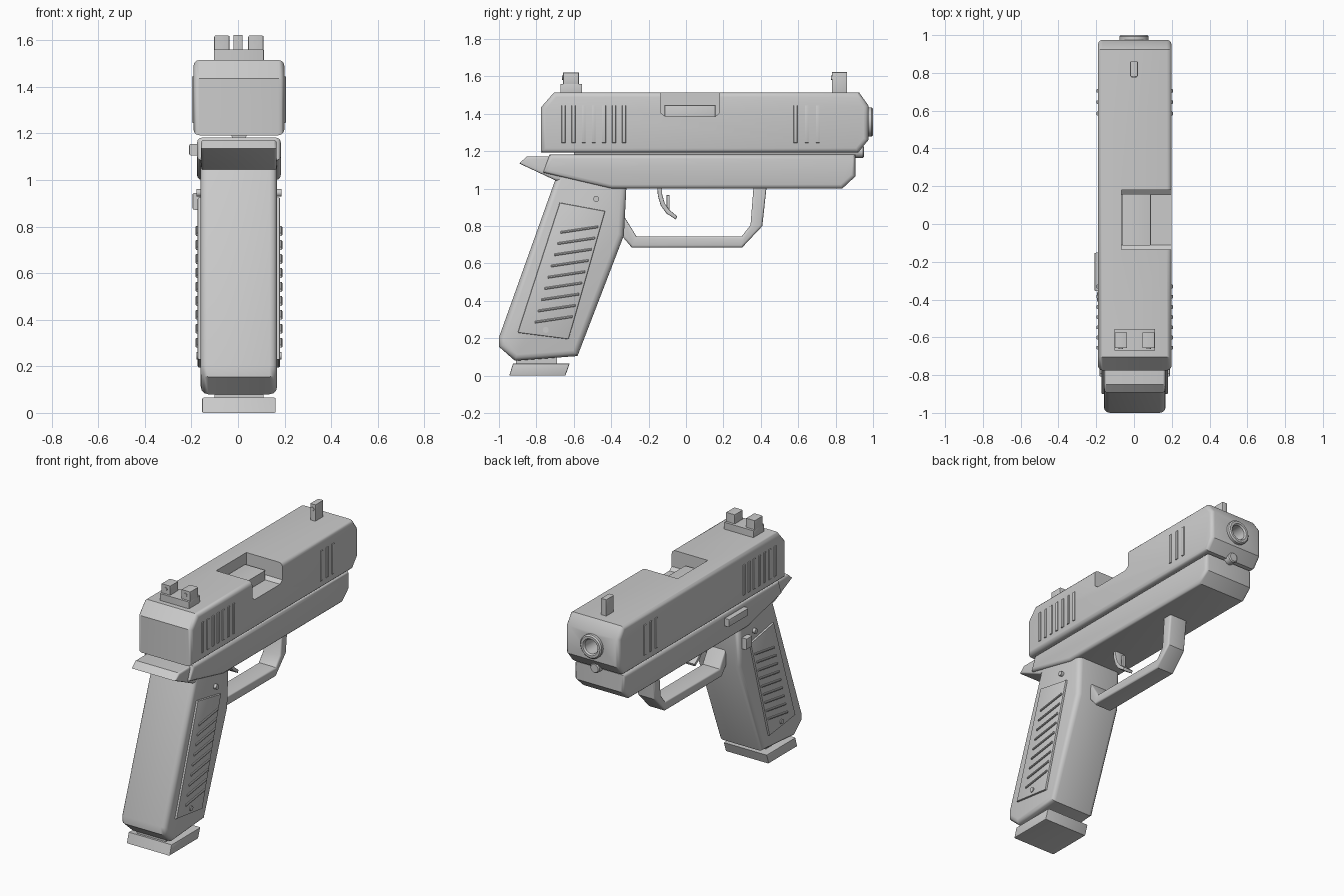
import bpy, bmesh, math
from mathutils import Vector

if "Cube" in bpy.data.objects:
    bpy.data.objects.remove(bpy.data.objects["Cube"])

C = 0.004  # centre plane of the body
parts = []


def finish(bm, name, bevel=0.0, seg=3):
    if bevel:
        edges = [e for e in bm.edges if e.calc_face_angle(0) > 0.15]
        bmesh.ops.bevel(bm, geom=edges, offset=bevel, segments=seg, profile=0.5,
                        affect='EDGES', clamp_overlap=True)
    bmesh.ops.recalc_face_normals(bm, faces=bm.faces)
    me = bpy.data.meshes.new(name)
    bm.to_mesh(me)
    bm.free()
    ob = bpy.data.objects.new(name, me)
    bpy.context.collection.objects.link(ob)
    parts.append(ob)
    return ob


def prism(name, pts, x0, x1, bevel=0.0, seg=3):
    """Side profile of (y, z) points pushed across x."""
    bm = bmesh.new()
    f = bm.faces.new([bm.verts.new((x0, y, z)) for y, z in pts])
    r = bmesh.ops.extrude_face_region(bm, geom=[f])
    for v in r['geom']:
        if isinstance(v, bmesh.types.BMVert):
            v.co.x = x1
    return finish(bm, name, bevel, seg)


def box(name, x, y, z, bevel=0.0, seg=2):
    return prism(name, [(y[0], z[0]), (y[1], z[0]), (y[1], z[1]), (y[0], z[1])],
                 x[0], x[1], bevel, seg)


def lathe(name, profile, centre, axis='Y', n=32, closed=False):
    """Turn (radius, offset) points around the x or y axis."""
    bm = bmesh.new()
    rings = []
    for r, o in profile:
        ring = []
        for i in range(n):
            a = 2 * math.pi * i / n
            p = (r * math.cos(a), o, r * math.sin(a))
            if axis == 'X':
                p = (o, p[0], p[2])
            ring.append(bm.verts.new(Vector(p) + Vector(centre)))
        rings.append(ring)
    pairs = list(zip(rings, rings[1:]))
    if closed:
        pairs.append((rings[-1], rings[0]))
    else:
        bm.faces.new(rings[0])
        bm.faces.new(rings[-1])
    for a, b in pairs:
        for i in range(n):
            j = (i + 1) % n
            bm.faces.new((a[i], a[j], b[j], b[i]))
    return finish(bm, name)


def cut(target, cutter):
    m = target.modifiers.new("cut", 'BOOLEAN')
    m.operation, m.object, m.solver = 'DIFFERENCE', cutter, 'EXACT'
    bpy.context.view_layer.objects.active = target
    bpy.ops.object.modifier_apply(modifier=m.name)
    parts.remove(cutter)
    bpy.data.objects.remove(cutter)


# Slide with ejection port and bore opening
slide = prism("slide", [(-0.775, 1.192), (0.92, 1.192), (0.975, 1.26), (0.975, 1.445),
                        (0.925, 1.515), (-0.705, 1.515), (-0.775, 1.435)],
              C - 0.195, C + 0.195, 0.025)
cut(slide, prism("port_cutter", [(-0.135, 1.6), (-0.135, 1.405), (-0.11, 1.385),
                                 (0.155, 1.385), (0.18, 1.405), (0.18, 1.6)], -0.065, 0.4))
cut(slide, lathe("bore_cutter", [(0.065, 0.6), (0.065, 1.2)], (0, 0, 1.357)))
box("chamber_block", (-0.062, 0.09), (-0.115, 0.158), (1.35, 1.447), 0.006)

# Barrel and recoil rod
lathe("barrel", [(0.07, 0.62), (0.07, 0.96), (0.078, 0.965), (0.078, 0.992), (0.07, 1.0),
                 (0.055, 1.0), (0.047, 0.99), (0.047, 0.68), (0.001, 0.68), (0.001, 0.62)],
      (0, 0, 1.357), closed=True)
lathe("recoil_rod", [(0.033, -0.6), (0.033, 0.945), (0.027, 0.952)], (C, 0, 1.197), n=20)

# Slide grip ribs, both sides
for i, y in enumerate([-0.655 + 0.054 * k for k in range(7)] + [0.585, 0.645, 0.705]):
    for s in (-1, 1):
        xs = sorted((C + s * 0.18, C + s * 0.202))
        box(f"slide_rib_{i}_{s}", xs, (y - 0.01, y + 0.01), (1.245, 1.445), 0.004)

# Sights with marker insets
box("front_sight", (-0.02, 0.02), (0.78, 0.862), (1.49, 1.623), 0.005)
box("rear_sight_base", (C - 0.108, C + 0.108), (-0.672, -0.555), (1.49, 1.56), 0.006)
for s in (-1, 1):
    x = C + s * 0.073
    box(f"rear_sight_post_{s}", (x - 0.033, x + 0.033), (-0.657, -0.572), (1.55, 1.62), 0.006)
    lathe(f"rear_sight_dot_{s}", [(0.012, -0.662), (0.012, -0.65)], (x, 0, 1.592), n=12)
lathe("front_sight_dot", [(0.012, 0.775), (0.012, 0.79)], (0, 0, 1.592), n=12)

# Frame and rear tang
prism("frame", [(-0.73, 1.182), (0.905, 1.182), (0.905, 1.065), (0.835, 1.0),
                (-0.40, 1.0), (-0.765, 1.085)], C - 0.18, C + 0.18, 0.022)
prism("rear_tang", [(-0.892, 1.135), (-0.85, 1.172), (-0.6, 1.172), (-0.6, 1.03),
                    (-0.70, 1.045)], C - 0.162, C + 0.162, 0.012)

# Grip
prism("grip", [(-0.68, 1.1), (-1.0, 0.205), (-1.0, 0.155), (-0.915, 0.08), (-0.58, 0.105),
               (-0.332, 0.75), (-0.318, 1.02), (-0.40, 1.1)], C - 0.164, C + 0.164, 0.032)

# Magazine base
box("magazine_neck", (C - 0.105, C + 0.105), (-0.91, -0.69), (0.05, 0.13))
prism("magazine_base", [(-0.925, 0.065), (-0.622, 0.065), (-0.645, 0.0), (-0.945, 0.0)],
      C - 0.158, C + 0.158, 0.006, 2)

# Grip panels, diagonal ridges and screws
for s in (-1, 1):
    side = "right" if s > 0 else "left"
    xs = sorted((C + s * 0.15, C + s * 0.177))
    prism(f"grip_panel_{side}", [(-0.675, 0.925), (-0.432, 0.88), (-0.628, 0.195),
                                 (-0.9, 0.23)], *xs, 0.006, 2)
    xr = sorted((C + s * 0.165, C + s * 0.186))
    for i in range(9):
        y, z = -0.67 - 0.0172 * i, 0.765 - 0.06 * i
        prism(f"grip_ridge_{side}_{i}", [(y, z - 0.005), (y + 0.2, z + 0.025),
                                         (y + 0.2, z + 0.037), (y, z + 0.007)], *xr, 0.003, 1)
    for i, (y, z) in enumerate([(-0.48, 0.945), (-0.75, 0.245)]):
        lathe(f"grip_screw_{side}_{i}", [(0.016, s * 0.14), (0.016, s * 0.183)],
              (C, y, z), 'X', 16)

# Trigger guard
prism("trigger_guard", [(0.432, 1.02), (0.408, 0.80), (0.30, 0.685), (-0.29, 0.685),
                        (-0.345, 0.75), (-0.345, 0.875), (-0.265, 0.745), (0.298, 0.745),
                        (0.345, 0.805), (0.362, 1.02)], C - 0.065, C + 0.065, 0.012)

# Trigger swept along an arc, with its inner blade
arc = [(-0.155, 1.02), (-0.15, 0.96), (-0.135, 0.91), (-0.105, 0.868), (-0.055, 0.835)]
inner = [(-0.128, 1.02), (-0.127, 0.968), (-0.114, 0.922), (-0.09, 0.888), (-0.047, 0.852)]
prism("trigger", arc + inner[::-1], C - 0.035, C + 0.035, 0.005, 2)
box("trigger_blade", (C - 0.012, C + 0.012), (-0.103, -0.087), (0.865, 0.965), 0.004)

# Left-side controls
box("slide_stop", (-0.21, -0.15), (-0.355, -0.152), (1.105, 1.155), 0.008)
box("magazine_release", (-0.195, -0.13), (-0.415, -0.355), (0.872, 0.945), 0.008)

# Smooth rounded edges, keep creases sharp
bpy.ops.object.select_all(action='DESELECT')
for ob in parts:
    ob.select_set(True)
bpy.context.view_layer.objects.active = slide
bpy.ops.object.shade_smooth_by_angle(angle=math.radians(35))
